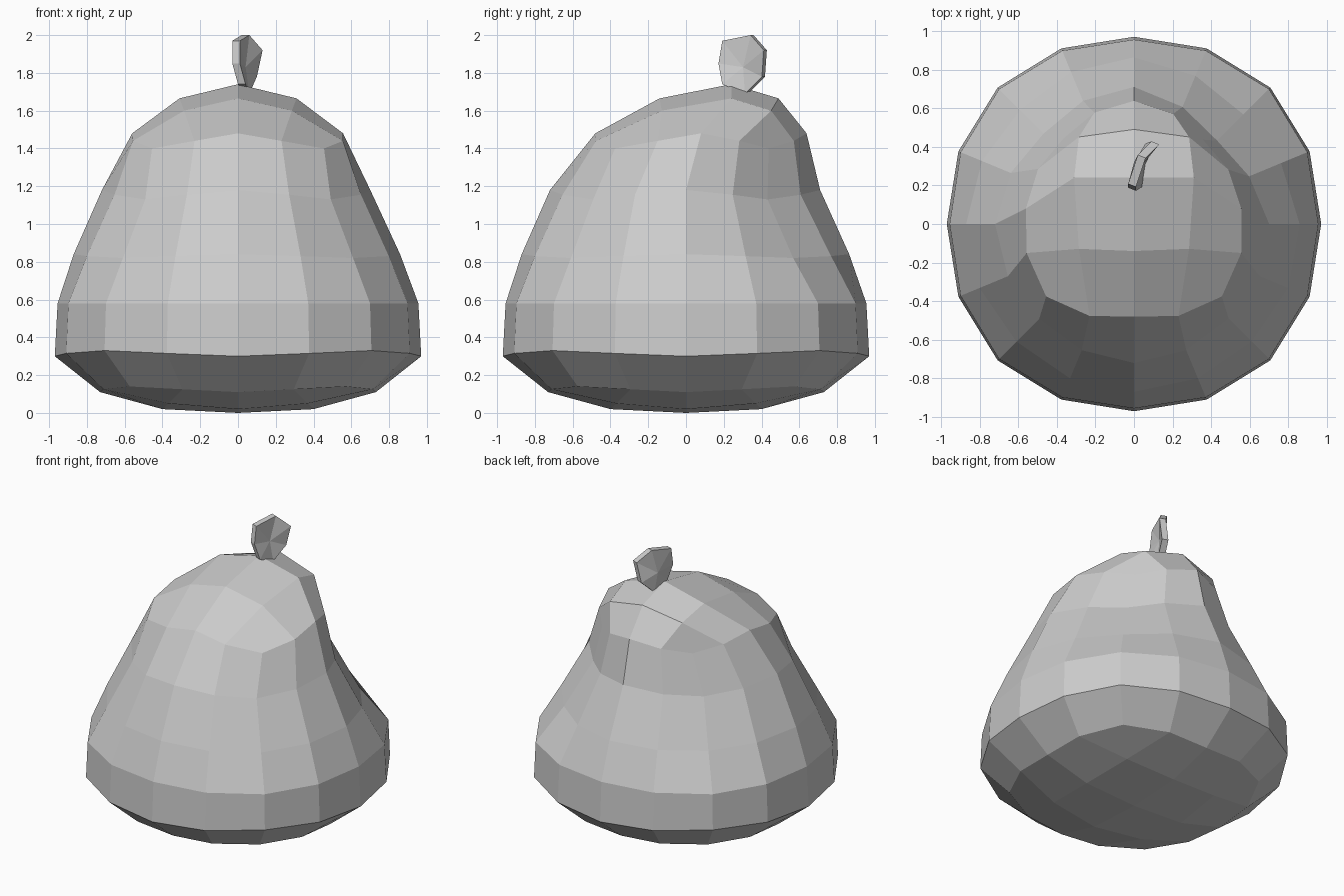
import bpy, bmesh, math
from mathutils import Vector

if "Cube" in bpy.data.objects:
    bpy.data.objects.remove(bpy.data.objects["Cube"])

grey = bpy.data.materials.new("plain_grey")
grey.use_nodes = True
grey.diffuse_color = (0.6, 0.6, 0.6, 1)
grey.node_tree.nodes["Principled BSDF"].inputs["Base Color"].default_value = (0.6, 0.6, 0.6, 1)


def add_object(name, bm):
    bmesh.ops.recalc_face_normals(bm, faces=bm.faces)
    mesh = bpy.data.meshes.new(name)
    bm.to_mesh(mesh)
    bm.free()
    mesh.materials.append(grey)
    obj = bpy.data.objects.new(name, mesh)
    bpy.context.collection.objects.link(obj)
    return obj


SIDES = 16


def ring(bm, z, cy, radius, front, back, corner_dz, dent):
    """Ring with bulged or flattened corners; the dent pulls in the back left flank."""
    verts = []
    for k in range(SIDES):
        a = math.tau * k / SIDES
        s = math.sin(2 * a) ** 2
        pull = dent * max(0, math.cos(a - 0.7)) ** 4
        r = radius * (1 + (back if k < SIDES / 2 else front) * s) * (1 - pull)
        verts.append(bm.verts.new((r * math.cos(a), cy + r * math.sin(a), z + corner_dz * s)))
    return verts


def grid_cap(bm, border, xs, ys, z_mid, z_edge, z_corner):
    """Four by four patch whose outline is a ring."""
    grid = {}
    for k, v in enumerate(border):
        a = math.tau * k / SIDES
        c, s = math.cos(a), math.sin(a)
        m = max(abs(c), abs(s))
        grid[round(2 * c / m), round(2 * s / m)] = v
    for i in (-1, 0, 1):
        for j in (-1, 0, 1):
            z = (z_mid, z_edge, z_corner)[abs(i) + abs(j)]
            pinch = 0.92 if i and j else 1
            grid[i, j] = bm.verts.new((xs * i * pinch, ys[j + 1] * pinch, z))
    for i in range(-2, 2):
        for j in range(-2, 2):
            bm.faces.new((grid[i, j], grid[i + 1, j], grid[i + 1, j + 1], grid[i, j + 1]))


# Fruit body: stacked rings leaning towards the back
bm = bmesh.new()
rings = [ring(bm, *row) for row in (
    (0.11, 0, 0.73, 0.11, 0.11, 0.03, 0),
    (0.30, 0, 0.97, 0.03, 0.03, 0.03, 0),
    (0.58, 0, 0.955, 0.035, 0.035, 0, 0),
    (0.84, 0, 0.87, -0.01, -0.04, -0.02, 0.04),
    (1.18, 0, 0.72, -0.035, -0.08, -0.05, 0.08),
    (1.48, 0.08, 0.56, 0.15, -0.08, -0.08, 0.02),
)]
for low, high in zip(rings, rings[1:]):
    for k in range(SIDES):
        n = (k + 1) % SIDES
        bm.faces.new((low[k], low[n], high[n], high[k]))
grid_cap(bm, rings[0], 0.4, (-0.4, 0, 0.4), 0, 0.02, 0.05)
grid_cap(bm, rings[-1], 0.31, (-0.14, 0.24, 0.49), 1.74, 1.665, 1.6)
add_object("fruit_body", bm)

# Stem: bent, faceted slab
bm = bmesh.new()
outline = ((0.02, 0.20, 1.74), (0.04, 0.32, 1.69), (0.08, 0.41, 1.78),
           (0.11, 0.42, 1.92), (0.04, 0.35, 2.0), (-0.01, 0.20, 1.97), (-0.01, 0.18, 1.85))
shift = Vector((0.02, -0.008, 0))
sides = []
for sign in (-1, 1):
    loop = [bm.verts.new(Vector(p) + shift * sign) for p in outline]
    hub = bm.verts.new(Vector((0.02, 0.31, 1.83)) + shift * sign)
    for k in range(len(loop)):
        bm.faces.new((loop[k], loop[(k + 1) % len(loop)], hub))
    sides.append(loop)
for k in range(len(outline)):
    n = (k + 1) % len(outline)
    bm.faces.new((sides[0][k], sides[0][n], sides[1][n], sides[1][k]))
add_object("stem", bm)
